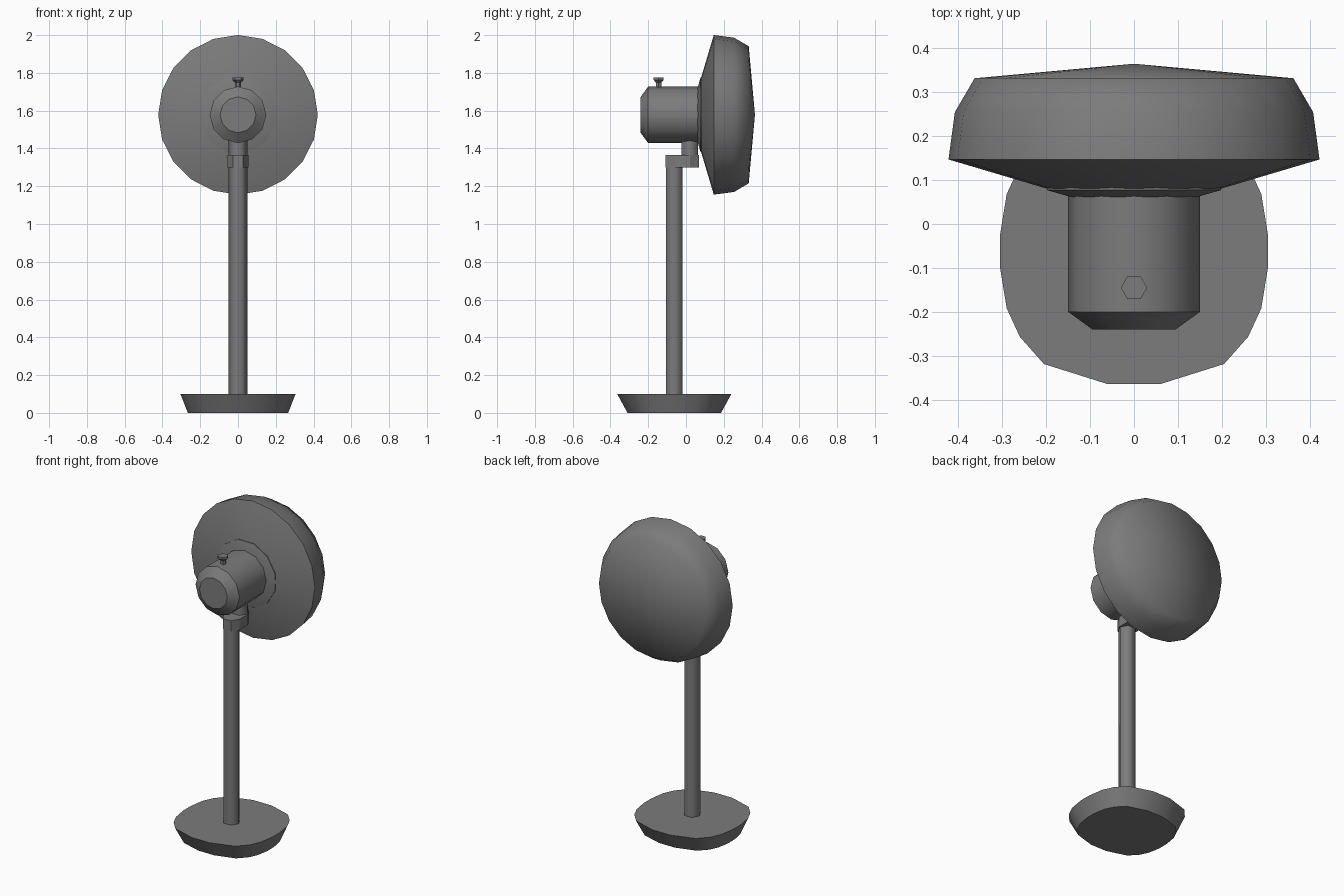
import bpy
import bmesh
from math import cos, sin, pi, radians
from mathutils import Vector

if "Cube" in bpy.data.objects:
    bpy.data.objects.remove(bpy.data.objects["Cube"])

grey = bpy.data.materials.new("mid grey")
grey.use_nodes = True
grey.diffuse_color = (0.2, 0.2, 0.2, 1)
grey.node_tree.nodes["Principled BSDF"].inputs["Base Color"].default_value = (0.2, 0.2, 0.2, 1)


def make_object(name, bm, smooth=0):
    bmesh.ops.recalc_face_normals(bm, faces=bm.faces)
    mesh = bpy.data.meshes.new(name)
    bm.to_mesh(mesh)
    bm.free()
    mesh.materials.append(grey)
    obj = bpy.data.objects.new(name, mesh)
    bpy.context.collection.objects.link(obj)
    if smooth:
        bpy.ops.object.select_all(action="DESELECT")
        obj.select_set(True)
        bpy.context.view_layer.objects.active = obj
        bpy.ops.object.shade_smooth_by_angle(angle=radians(smooth))
    return obj


def loft(name, rings, smooth=0):
    """Join successive rings of points; a one-point ring closes to a tip."""
    bm = bmesh.new()
    loops = [[bm.verts.new(p) for p in ring] for ring in rings]
    for a, b in zip(loops, loops[1:]):
        n = len(a)
        for i in range(n):
            j = (i + 1) % n
            bm.faces.new([a[i], a[j], b[0]] if len(b) == 1 else [a[i], a[j], b[j], b[i]])
    for loop in (loops[0], loops[-1]):
        if len(loop) > 2:
            bm.faces.new(loop)
    return make_object(name, bm, smooth)


def circle(n, radius, offset=0):
    return [(radius * cos(2 * pi * (i + offset) / n), radius * sin(2 * pi * (i + offset) / n))
            for i in range(n)]


def turned_y(name, profile, sides, offset=0, smooth=0):
    """Round part about the horizontal fan axis; profile is (radius, y)."""
    rings = []
    for r, y in profile:
        pts = circle(sides, r, offset) if r else [(0, 0)]
        rings.append([(x, y, AXIS_Z + z) for x, z in pts])
    return loft(name, rings, smooth)


def upright(name, outline, z0, z1, y=0, smooth=0):
    return loft(name, [[(px, y + py, z) for px, py in outline] for z in (z0, z1)], smooth)


AXIS_Z = 1.578
POLE_Y = -0.062
NECK_Y = 0.02

# Foot: rounded-square slab, flaring upwards
quarter = [(0.305, 0.038), (0.29, 0.13), (0.26, 0.195), (0.205, 0.257), (0.062, 0.302)]
half = quarter + [(-x, y) for x, y in reversed(quarter)]
outline = half + [(-x, -y) for x, y in half]
loft("base", [[(x * s, POLE_Y + y * t, z) for x, y in outline]
              for s, t, z in ((0.87, 0.82, 0), (1, 1, 0.1))], 40)

# Pole, offset bracket and neck
upright("pole", circle(6, 0.05), 0.09, 1.31, POLE_Y, 61)
hexagon = circle(6, 0.055)
bracket = [(x, y + (NECK_Y if y > 0.001 else POLE_Y)) for x, y in hexagon]
bracket.insert(1, (0.055, NECK_Y))
bracket.insert(4, (-0.055, NECK_Y))
upright("bracket", bracket, 1.3, 1.365)
upright("neck", circle(6, 0.05), 1.36, 1.5, NECK_Y, 61)

# Motor housing and its collar
turned_y("motor_housing", [(0.095, -0.24), (0.15, -0.2), (0.15, 0.07)], 12, 0, 32)
turned_y("motor_collar", [(0.15, 0.062), (0.205, 0.077), (0.205, 0.09)], 12, 0.5, 32)

# Fan head with shallow domed back
turned_y("fan_head", [(0.19, 0.078), (0.4225, 0.147), (0.408, 0.255),
                      (0.363, 0.332), (0, 0.365)], 20, 0, 65)

# Oscillation knob
upright("knob_stem", circle(6, 0.017), 1.7, 1.757, -0.145)
loft("knob_cap", [[(x, y - 0.145, z) for x, y in circle(6, r)]
                  for r, z in ((0.018, 1.75), (0.03, 1.762), (0.03, 1.775))])
